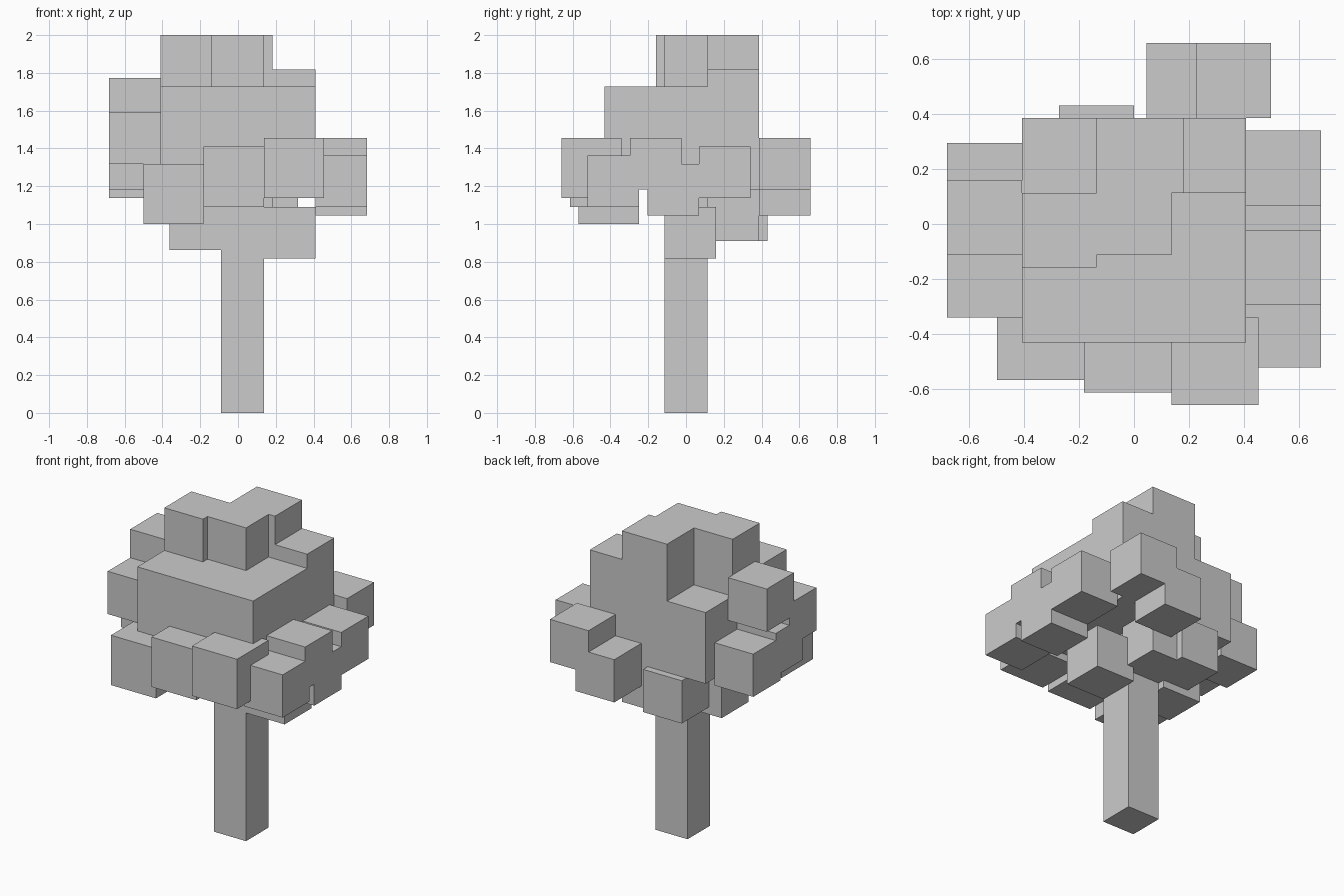
import bpy, bmesh
from mathutils import Matrix, Vector

if "Cube" in bpy.data.objects:
    bpy.data.objects.remove(bpy.data.objects["Cube"])

U = 2 / 44  # block grid unit: the tree is 44 units tall


def block_part(name, boxes):
    """One object made from axis-aligned boxes (x0, x1, y0, y1, z0, z1) in grid units."""
    bm = bmesh.new()
    for x0, x1, y0, y1, z0, z1 in boxes:
        centre = Vector((x0 + x1, y0 + y1, z0 + z1)) * U / 2
        size = Vector((x1 - x0, y1 - y0, z1 - z0)) * U
        bmesh.ops.create_cube(bm, size=1, matrix=Matrix.Translation(centre) @ Matrix.Diagonal(size.to_4d()))
    mesh = bpy.data.meshes.new(name)
    bm.to_mesh(mesh)
    bm.free()
    ob = bpy.data.objects.new(name, mesh)
    bpy.context.collection.objects.link(ob)
    return ob


def cubes(corners, s):
    """Equal cubes given by their lowest corner."""
    return [(x, x + s, y, y + s, z, z + s) for x, y, z in corners]


# Trunk
block_part("trunk", [(-2, 3, -2.5, 2.5, 0, 26)])

# Main crown mass, stepped at the back
block_part("crown", [
    (-9, 9, -9.5, 2.5, 26, 38),
    (-9, -3, 2.5, 8.5, 26, 36),
    (-3, 4, 2.5, 8.5, 26, 44),
    (4, 9, 2.5, 8.5, 26, 40),
])

# Tufts on top of the crown
block_part("top_leaves", [
    (-9, -3, -3.5, 2.5, 38, 44),
    (-3, 3, -2.5, 2.5, 38, 44),
])

# Leaf clumps around the four sides
block_part("front_leaves", cubes([(-11, -12.5, 22), (-4, -13.5, 24), (3, -14.5, 25)], 7))
block_part("right_leaves", cubes([(9, -11.5, 24), (9, -6.5, 26), (9, -4.5, 23), (9, 1.5, 25)], 6))
block_part("left_leaves", cubes([(-15, -7.5, 29), (-15, -2.5, 33), (-15, -4.5, 26), (-15, 0.5, 25)], 6))
block_part("back_leaves", cubes([(1, 8.5, 23), (5, 8.5, 26)], 6))

# Clumps hanging below the crown around the trunk
block_part("hanging_leaves", [
    (3, 9, -2.5, 3.5, 18, 24),
    (-8, -2, -2.5, 3.5, 19, 25),
    (-2, 4, 2.5, 8.5, 20, 26),
    (-6, 0, 3.5, 9.5, 20, 26),
])
